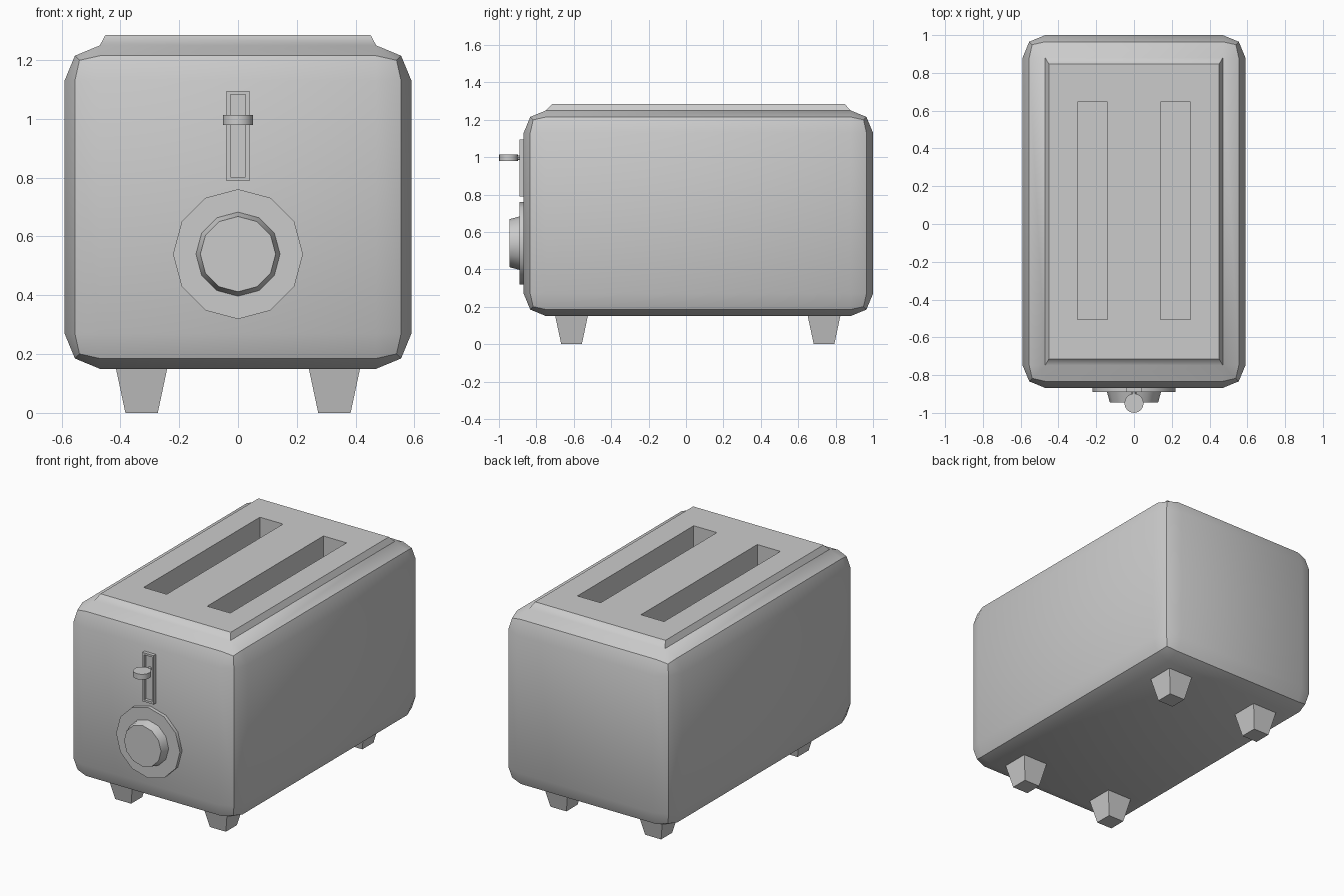
import bpy
import bmesh
import math
from mathutils import Matrix, Vector

old = bpy.data.objects.get("Cube")
if old:
    bpy.data.objects.remove(old, do_unlink=True)

metal = bpy.data.materials.new("light_grey_metal")
metal.use_nodes = True
GREY = (0.6, 0.6, 0.6, 1)
metal.diffuse_color = GREY
metal.node_tree.nodes["Principled BSDF"].inputs["Base Color"].default_value = GREY

FRONT, BACK, TOP = -0.868, 1.0, 1.25
MID = (FRONT + BACK) / 2


def finish(bm, name, smooth=True):
    bmesh.ops.recalc_face_normals(bm, faces=bm.faces)
    mesh = bpy.data.meshes.new(name)
    bm.to_mesh(mesh)
    bm.free()
    mesh.materials.append(metal)
    obj = bpy.data.objects.new(name, mesh)
    bpy.context.collection.objects.link(obj)
    if smooth:
        bpy.ops.object.select_all(action="DESELECT")
        obj.select_set(True)
        bpy.context.view_layer.objects.active = obj
        bpy.ops.object.shade_smooth_by_angle(angle=math.radians(35))
    return obj


def box(low, high):
    bm = bmesh.new()
    low, high = Vector(low), Vector(high)
    place = Matrix.Translation((low + high) / 2) @ Matrix.Diagonal((*(high - low), 1))
    bmesh.ops.create_cube(bm, size=1, matrix=place)
    return bm


def facing(bm, direction):
    # The outermost face along a direction
    return max(bm.faces, key=lambda f: f.calc_center_median().dot(Vector(direction))
               if f.normal.dot(Vector(direction)) > 0.9 else -9)


def cone(name, sides, r_base, r_tip, base, tip, turn, smooth=True):
    bm = bmesh.new()
    base, tip = Vector(base), Vector(tip)
    axis = tip - base
    spin = Vector((0, 0, 1)).rotation_difference(axis).to_matrix().to_4x4()
    place = Matrix.Translation((base + tip) / 2) @ spin @ Matrix.Rotation(turn, 4, "Z")
    bmesh.ops.create_cone(bm, cap_ends=True, segments=sides, radius1=r_base,
                          radius2=r_tip, depth=axis.length, matrix=place)
    return finish(bm, name, smooth)


# Rounded body with a raised, tapering top drawn out of its upper face
bm = box((-0.59, FRONT, 0.15), (0.59, BACK, TOP))
bmesh.ops.bevel(bm, geom=bm.edges[:], offset=0.12, segments=2, profile=0.5,
                affect="EDGES")
bm.normal_update()
top = facing(bm, (0, 0, 1))
raised = bmesh.ops.extrude_discrete_faces(bm, faces=[top])["faces"][0]
rim_low = [v for v in bm.verts if abs(v.co.z - TOP) < 1e-4 and v not in raised.verts]
for v in raised.verts:
    v.co = Vector((v.co.x * 0.96, MID + (v.co.y - MID) * 0.96, TOP + 0.035))
loops = [e for e in bm.edges if e.is_boundary]
if loops:
    bmesh.ops.bridge_loops(bm, edges=loops)
body = finish(bm, "body", smooth=False)

# Bread slots cut into the top
for side in (-1, 1):
    x = side * 0.22
    cutter = finish(box((x - 0.08, -0.505, 0.45), (x + 0.08, 0.645, 1.5)),
                    "slot_cutter", smooth=False)
    cut = body.modifiers.new("bread_slot", "BOOLEAN")
    cut.operation, cut.solver, cut.object = "DIFFERENCE", "EXACT", cutter
    bpy.context.view_layer.objects.active = body
    bpy.ops.object.modifier_apply(modifier=cut.name)
    bpy.data.objects.remove(cutter, do_unlink=True)
bpy.ops.object.select_all(action="DESELECT")
body.select_set(True)
bpy.context.view_layer.objects.active = body
bpy.ops.object.shade_smooth_by_angle(angle=math.radians(35))

# Four tapered feet
for x, x_name in ((0.328, "left"), (-0.328, "right")):
    for y, y_name in ((-0.612, "front"), (0.738, "back")):
        cone(f"{y_name}_{x_name}_foot", 4, 0.055 * math.sqrt(2), 0.087 * math.sqrt(2),
             (x, y, 0), (x, y, 0.15), math.pi / 4, smooth=False)

# Lever track with a recessed channel
bm = box((-0.039, FRONT - 0.022, 0.789), (0.039, FRONT + 0.01, 1.095))
bm.normal_update()
face = facing(bm, (0, -1, 0))
bmesh.ops.inset_individual(bm, faces=[face], thickness=0.018)
channel = bmesh.ops.extrude_discrete_faces(bm, faces=[face])["faces"][0]
for v in channel.verts:
    v.co.y += 0.02
finish(bm, "lever_track", smooth=False)

# Lever, dial plate and browning knob
cone("lever", 16, 0.051, 0.051, (0, -0.949, 0.98), (0, -0.949, 1.014), 0)
cone("lever_stem", 8, 0.012, 0.012, (0, FRONT, 0.997), (0, -0.94, 0.997), 0)
cone("dial_plate", 12, 0.221, 0.221, (0, FRONT + 0.01, 0.54),
     (0, FRONT - 0.022, 0.54), 0)
cone("browning_knob", 12, 0.143, 0.128, (0, FRONT - 0.022, 0.54),
     (0, FRONT - 0.076, 0.54), 0)
